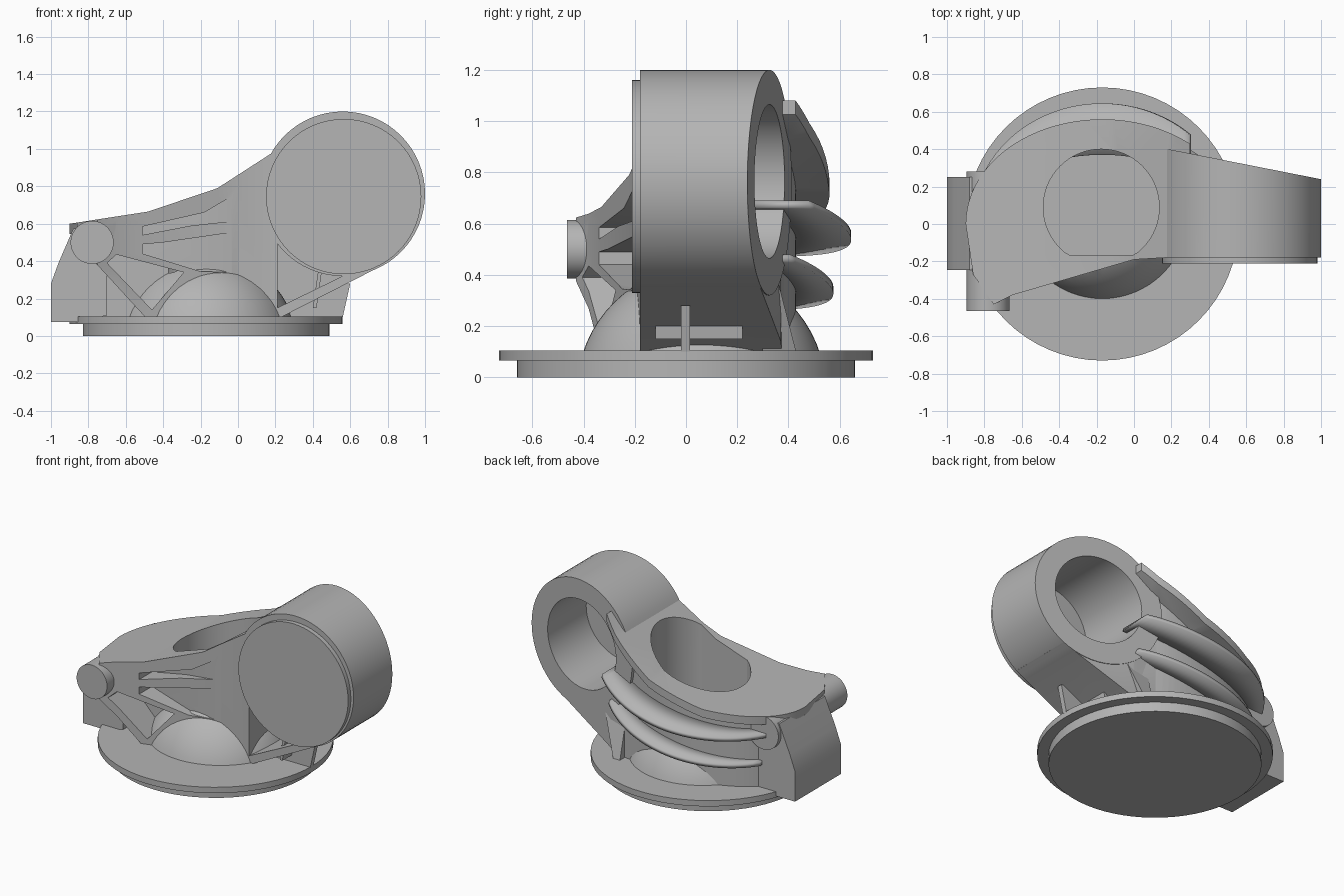
import bpy, bmesh
from math import cos, sin, radians, sqrt
from mathutils import Vector

default = bpy.data.objects.get("Cube")
if default:
    bpy.data.objects.remove(default, do_unlink=True)

GREY = (0.46, 0.46, 0.46, 1)
mat = bpy.data.materials.new("cast_grey")
mat.use_nodes = True
mat.diffuse_color = GREY
mat.node_tree.nodes["Principled BSDF"].inputs["Base Color"].default_value = GREY


def finish(bm, name):
    bmesh.ops.recalc_face_normals(bm, faces=bm.faces)
    mesh = bpy.data.meshes.new(name)
    bm.to_mesh(mesh)
    bm.free()
    obj = bpy.data.objects.new(name, mesh)
    bpy.context.collection.objects.link(obj)
    mesh.materials.append(mat)
    return obj


def prism(name, points, lo, hi, axis="y"):
    """Extrude an outline along y (xz outline) or z (xy outline)."""
    bm = bmesh.new()
    place = (lambda p: (p[0], lo, p[1])) if axis == "y" else (lambda p: (p[0], p[1], lo))
    face = bm.faces.new([bm.verts.new(place(p)) for p in points])
    step = Vector((0, hi - lo, 0)) if axis == "y" else Vector((0, 0, hi - lo))
    new = bmesh.ops.extrude_face_region(bm, geom=[face])["geom"]
    bmesh.ops.translate(bm, vec=step, verts=[v for v in new if isinstance(v, bmesh.types.BMVert)])
    return finish(bm, name)


def ellipse(cx, cy, rx, ry, start=0, end=360, n=64):
    count = n if end - start == 360 else n + 1
    angles = [radians(start + (end - start) * i / n) for i in range(count)]
    return [(cx + rx * cos(a), cy + ry * sin(a)) for a in angles]


def disc(name, cx, cy, r, lo, hi, axis="y"):
    return prism(name, ellipse(cx, cy, r, r), lo, hi, axis)


def combine(obj, other, operation):
    mod = obj.modifiers.new("combine", "BOOLEAN")
    mod.operation = operation
    mod.solver = "EXACT"
    mod.object = other
    bpy.ops.object.select_all(action="DESELECT")
    bpy.context.view_layer.objects.active = obj
    obj.select_set(True)
    bpy.ops.object.modifier_apply(modifier=mod.name)
    bpy.data.objects.remove(other, do_unlink=True)


# Round stepped base
BX = -0.17
base_lower = disc("base_lower", BX, 0, 0.66, 0, 0.07, "z")
base_flange = disc("base_flange", BX, 0, 0.73, 0.065, 0.105, "z")

# Main housing: side profile crossed with plan outline
front = [(-0.86, -0.27), (-0.75, -0.43), (-0.65, -0.38), (0, -0.19), (0.17, -0.18), (0.8, -0.18)]
tail = [(0.8, 0.275), (0.31, 0.37)]
core_plan = tail + ellipse(BX, 0, 0.68, 0.43, 62, 180, 32) + front
top_plan = tail + ellipse(BX, 0, 0.73, 0.56, 48, 180, 32) + front
ridge = [(-0.92, 0.597), (-0.48, 0.665), (-0.11, 0.79), (0.2, 0.99), (0.3, 1.08)]
under = [(0.56, 1.0), (0.8, 0.391), (0.23, 0.1), (-0.95, 0.1)]

housing = prism("housing", core_plan, 0.05, 1.3, "z")
combine(housing, prism("side_cut", [(x, z - 0.02) for x, z in ridge] + under, -1, 1), "INTERSECT")

# Front pockets: beside the strut, inside the strut, between the fan ribs, under the arm
pockets = [
    ([(-1.1, 0), (-1.1, 0.565), (-0.9, 0.565), (-0.78, 0.41), (-0.5, 0.105), (-0.5, 0)], -0.15),
    ([(-0.65, 0.435), (-0.29, 0.34), (-0.46, 0.14), (-0.7, 0.39)], -0.15),
    ([(-0.51, 0.585), (-0.18, 0.66), (-0.02, 0.755), (-0.02, 0.615), (-0.25, 0.59), (-0.51, 0.54)], -0.2),
    ([(-0.51, 0.49), (-0.4, 0.5), (-0.02, 0.555), (-0.02, 0.34), (-0.2, 0.345), (-0.51, 0.44)], -0.2),
    ([(0.21, 0.15), (0.6, 0.34), (0.55, 0.5), (0.21, 0.53)], 0.2),
]
for outline, depth in pockets:
    combine(housing, prism("pocket", outline, -0.7, depth), "DIFFERENCE")

# Overhanging top plate following the ridge
top_plate = prism("top_plate", top_plan, 0.05, 1.3, "z")
strip = ridge + [(x, z - 0.055) for x, z in reversed(ridge)]
combine(top_plate, prism("strip_cut", strip, -1, 1), "INTERSECT")
combine(housing, top_plate, "UNION")

# Dome swelling through the bottom of the housing
bm = bmesh.new()
bmesh.ops.create_uvsphere(bm, u_segments=64, v_segments=32, radius=0.486)
bmesh.ops.translate(bm, vec=(BX, 0.06, -0.053), verts=bm.verts)
bmesh.ops.bisect_plane(bm, geom=bm.verts[:] + bm.edges[:] + bm.faces[:],
                       plane_co=(0, 0, 0.1), plane_no=(0, 0, -1), clear_outer=True)
bmesh.ops.holes_fill(bm, edges=[e for e in bm.edges if e.is_boundary])
combine(housing, finish(bm, "dome"), "UNION")

# Large side barrel with a slanted back and a blind bore
CX, CZ = 0.56, 0.76
barrel = disc("barrel", CX, CZ, 0.44, -0.18, 0.7)
slant = [(0, 0.436), (1.2, 0.2), (1.2, 0.9), (0, 0.9)]
combine(barrel, prism("slant_cut", slant, 0, 1.5, "z"), "DIFFERENCE")
combine(housing, barrel, "UNION")
combine(housing, disc("bore", CX, 0.765, 0.3, -0.15, 0.8), "DIFFERENCE")
barrel_cap = disc("barrel_cap", 0.565, 0.745, 0.415, -0.21, -0.17)

# Vertical well with a flattened front
well = [(x, max(y, -0.165)) for x, y in ellipse(-0.175, 0.09, 0.31, 0.31)]
flat = [p for p in well if p[1] == -0.165]
well = [p for p in well if p[1] > -0.165 or p in (flat[0], flat[-1])]
combine(housing, prism("well", well, 0.11, 1.5, "z"), "DIFFERENCE")

# Pivot pin and end block
pivot_pin = disc("pivot_pin", -0.78, 0.5, 0.115, -0.465, 0.28)
block = [(-1, 0.075), (-1, 0.28), (-0.96, 0.39), (-0.88, 0.575), (-0.7, 0.575), (-0.7, 0.11), (-0.86, 0.075)]
end_block = prism("end_block", block, -0.245, 0.25)

# Gusset under the arm, thin web in the recess and slanted rear buttress
under_gusset = prism("under_gusset", [(0.22, 0.1), (0.56, 0.1), (0.6, 0.28), (0.57, 0.28)], -0.02, 0.015)
recess_web = prism("recess_web", [(0.4, 0.15), (0.42, 0.15), (0.45, 0.36), (0.43, 0.36)], -0.12, 0.22)
bm = bmesh.new()
corners = [(0.2, 0.3, 0.1), (0.2, 0.43, 0.1), (0.2, 0.34, 0.45), (0.2, 0.25, 0.45)]
lower = [bm.verts.new(c) for c in corners]
upper = [bm.verts.new((x + 0.05 + 0.4 * (z - 0.1), y, z)) for x, y, z in corners]
bm.faces.new(lower)
bm.faces.new(upper)
for i in range(4):
    j = (i + 1) % 4
    bm.faces.new((lower[i], lower[j], upper[j], upper[i]))
rear_buttress = finish(bm, "rear_buttress")


# Curved cooling fins wrapping round the back
def fin(name, rx, ry, z0, x_start, x_end, n=40):
    bm = bmesh.new()
    rows = []
    for i in range(n + 1):
        x = x_start + (x_end - x_start) * i / n
        d = x - BX
        z = z0 + 0.2 * d + 0.15 * d * d
        outer = ry * sqrt(max(0, 1 - (d / rx) ** 2))
        inner = min(outer - 0.01, 0.43 * sqrt(max(0, 1 - (d / 0.68) ** 2)) - 0.06)
        rows.append([bm.verts.new((x, y, z)) for y in (inner, outer)])
    for a, b in zip(rows, rows[1:]):
        bm.faces.new((a[0], b[0], b[1], a[1]))
    obj = finish(bm, name)
    mod = obj.modifiers.new("thickness", "SOLIDIFY")
    mod.thickness = 0.028
    mod.offset = 0
    return obj


fin_upper = fin("fin_upper", 0.7, 0.645, 0.55, -0.83, 0.3)
fin_lower = fin("fin_lower", 0.66, 0.575, 0.34, -0.75, 0.3)

# Smooth the round surfaces, keep the edges crisp
bpy.ops.object.select_all(action="DESELECT")
for obj in bpy.context.scene.objects:
    if obj.type == "MESH" and mat.name in obj.data.materials:
        obj.select_set(True)
        bpy.context.view_layer.objects.active = obj
bpy.ops.object.shade_smooth_by_angle(angle=radians(25))
